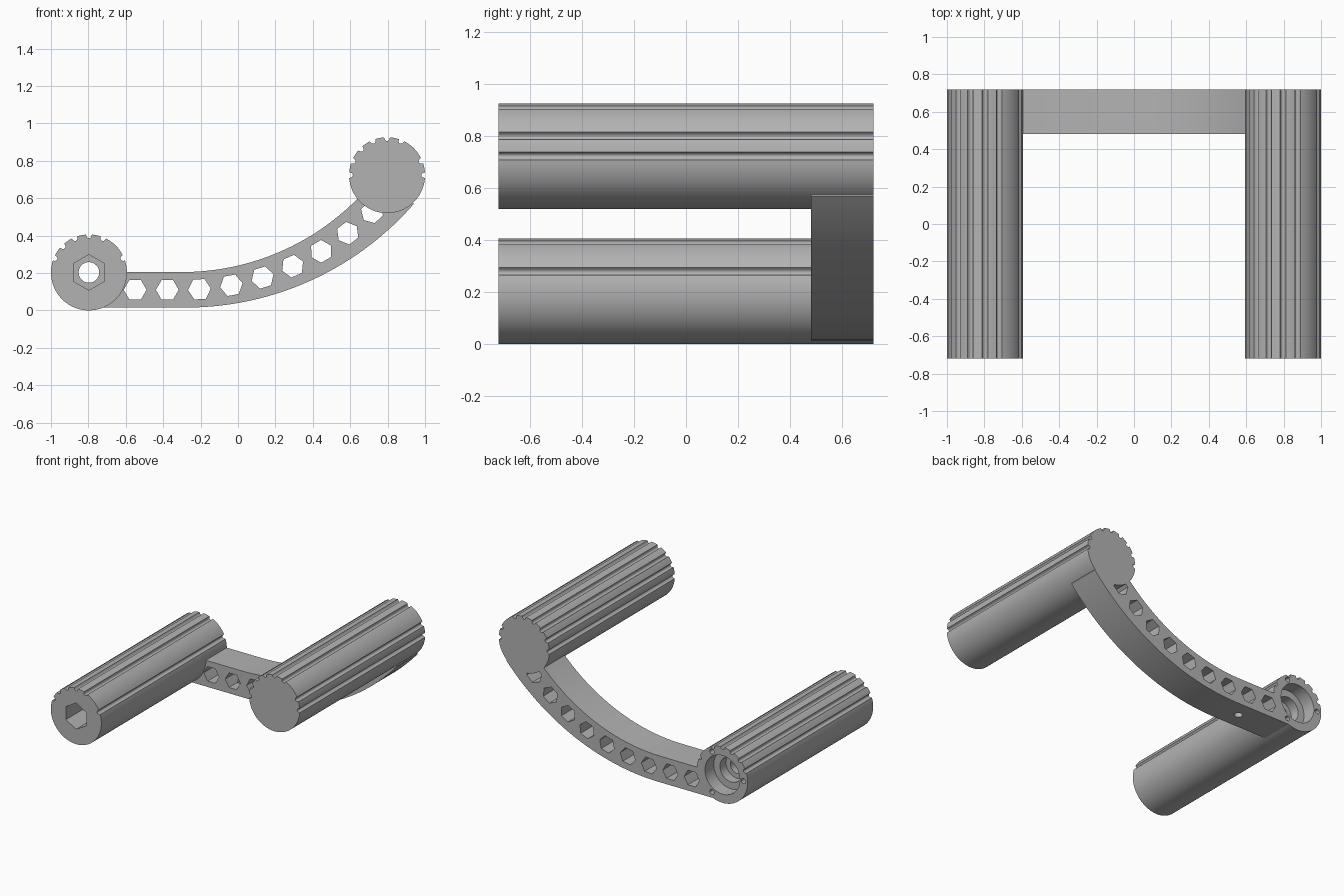
import bpy, bmesh, math
from math import cos, sin, radians, sqrt

cube = bpy.data.objects.get("Cube")
if cube:
    bpy.data.objects.remove(cube, do_unlink=True)

gray = bpy.data.materials.new("plain gray")
gray.use_nodes = True
gray.diffuse_color = (0.45, 0.45, 0.45, 1)
gray.node_tree.nodes["Principled BSDF"].inputs["Base Color"].default_value = (0.45, 0.45, 0.45, 1)

BACK, FRONT = 0.72, -0.72


def make_prisms(name, parts):
    """Extrude (outline, y0, y1) parts along y into one object."""
    bm = bmesh.new()
    for outline, y0, y1 in parts:
        face = bm.faces.new([bm.verts.new((x, y0, z)) for x, z in outline])
        ext = bmesh.ops.extrude_face_region(bm, geom=[face])["geom"]
        verts = [v for v in ext if isinstance(v, bmesh.types.BMVert)]
        bmesh.ops.translate(bm, verts=verts, vec=(0, y1 - y0, 0))
    bmesh.ops.recalc_face_normals(bm, faces=bm.faces)
    mesh = bpy.data.meshes.new(name)
    bm.to_mesh(mesh)
    bm.free()
    obj = bpy.data.objects.new(name, mesh)
    bpy.context.collection.objects.link(obj)
    mesh.materials.append(gray)
    return obj


def ring(cx, cz, r, n, turn=0.0):
    return [(cx + r * cos(turn + math.tau * i / n), cz + r * sin(turn + math.tau * i / n))
            for i in range(n)]


def activate(obj):
    bpy.ops.object.select_all(action="DESELECT")
    obj.select_set(True)
    bpy.context.view_layer.objects.active = obj


def cut(obj, cutter):
    activate(obj)
    mod = obj.modifiers.new("cut", "BOOLEAN")
    mod.operation, mod.solver, mod.object = "DIFFERENCE", "EXACT", cutter
    bpy.ops.object.modifier_apply(modifier=mod.name)
    bpy.data.objects.remove(cutter, do_unlink=True)


def smooth(obj):
    activate(obj)
    bpy.ops.object.shade_smooth_by_angle(angle=radians(30))


def grooved_outline(cx, cz, r, grooves, half=4.5, depth=0.02):
    """Circle with rounded grooves at the given angles."""
    polar = [(a, r) for a in range(0, 360, 4)
             if all(abs((a - g + 180) % 360 - 180) > half + 0.5 for g in grooves)]
    for g in grooves:
        for i in range(-4, 5):
            t = i / 4
            polar.append(((g + half * t) % 360, r - depth * sqrt(1 - t * t)))
    return [(cx + d * cos(radians(a)), cz + d * sin(radians(a))) for a, d in sorted(polar)]


# Grooved handles
R = 0.203
LX, LZ, RX, RZ = -0.797, 0.203, 0.797, 0.723
top_grooves = [22.5, 67.5, 90, 112.5, 135, 157.5]
right_handle = make_prisms("right_end_handle_bored", [
    (grooved_outline(LX, LZ, R, top_grooves), FRONT, BACK)])
left_handle = make_prisms("left_end_handle_solid", [
    (grooved_outline(RX, RZ, R, [0] + top_grooves + [180]), FRONT, BACK)])

# Bore through the handle: nut pocket in front, stepped seat behind
for outline, y0, y1 in [
        (ring(LX, LZ, 0.055, 40), FRONT - 0.1, BACK + 0.1),
        (ring(LX, LZ, 0.095, 6, radians(30)), FRONT - 0.1, FRONT + 0.3),
        (ring(LX, LZ, 0.14, 64), BACK - 0.1, BACK + 0.1),
        (ring(LX, LZ, 0.09, 48), BACK - 0.17, BACK + 0.1)]:
    cut(right_handle, make_prisms("cutter", [(outline, y0, y1)]))

# Three screw holes around the seat
cut(right_handle, make_prisms("cutter", [
    (ring(LX + 0.169 * cos(radians(a)), LZ + 0.169 * sin(radians(a)), 0.018, 20),
     BACK - 0.2, BACK + 0.1) for a in (60, 180, 300)]))


# Curved arm: straight start, then two arcs
def arc(x0, z0, r, x_end, n=28):
    end = math.asin((x_end - x0) / r)
    return [(x0 + r * sin(end * i / n), z0 + r - r * cos(end * i / n)) for i in range(n + 1)]


lower = [(-0.675, 0.06), (-0.695, 0.04), (-0.74, 0.015)] + arc(-0.28, 0.015, 1.62, 0.94)
upper = [(-0.64, 0.205)] + arc(-0.3, 0.205, 1.32, 0.65)
arm = make_prisms("curved_arm", [
    (lower + [(0.85, 0.72), (0.75, 0.72)] + upper[::-1], 0.48, BACK)])

# Hexagonal holes following the arm's centre line
CURVE = 1.45
hexes = []
for i in range(9):
    s = -0.25 + 0.172 * i
    t = max(0, s) / CURVE
    x = -0.3 + min(s, 0) + CURVE * sin(t)
    z = 0.11 + CURVE * (1 - cos(t))
    hexes.append((ring(x, z, 0.061, 6, t), 0.4, 0.8))
cut(arm, make_prisms("cutter", hexes))

# Small round hole in the arm's underside
bpy.ops.mesh.primitive_cylinder_add(vertices=24, radius=0.028, depth=0.12, location=(-0.39, 0.6, 0.04))
cut(arm, bpy.context.object)

for obj in (right_handle, left_handle, arm):
    smooth(obj)
